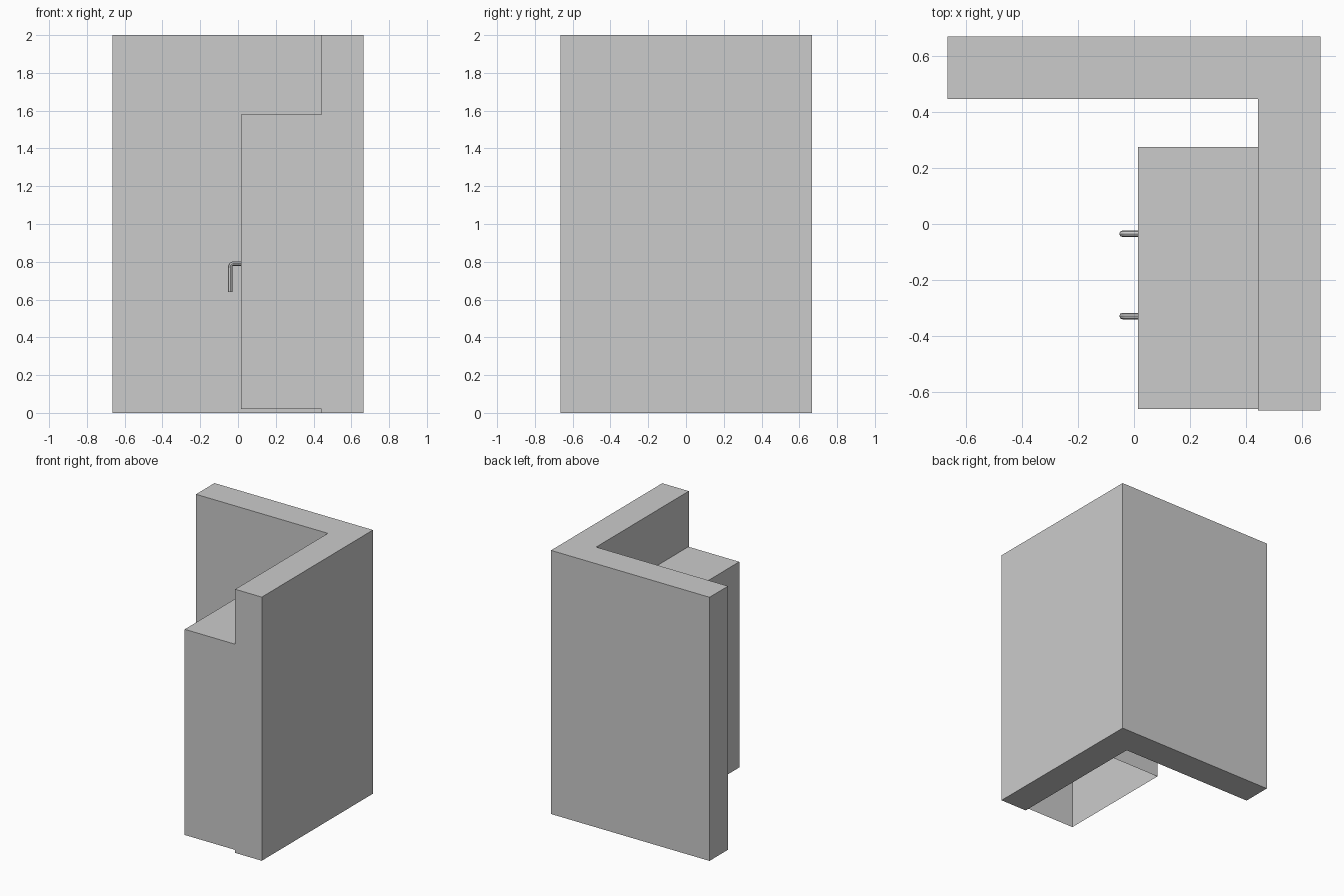
import bpy, bmesh
from math import radians

if "Cube" in bpy.data.objects:
    bpy.data.objects.remove(bpy.data.objects["Cube"])


def mesh_object(name, bm):
    mesh = bpy.data.meshes.new(name)
    bm.to_mesh(mesh)
    bm.free()
    obj = bpy.data.objects.new(name, mesh)
    bpy.context.collection.objects.link(obj)
    return obj


def prism(name, outline, z0, z1, open_bottom=False, skip_side=None):
    """Extrude an anticlockwise outline from z0 to z1, optionally leaving sides open."""
    bm = bmesh.new()
    low = [bm.verts.new((x, y, z0)) for x, y in outline]
    high = [bm.verts.new((x, y, z1)) for x, y in outline]
    n = len(outline)
    for i in range(n):
        if i != skip_side:
            j = (i + 1) % n
            bm.faces.new((low[i], low[j], high[j], high[i]))
    bm.faces.new(high)
    if not open_bottom:
        bm.faces.new(low[::-1])
    return mesh_object(name, bm)


def handle(name, y):
    """Bent round rod: a short arm from the door, then a hanging grip."""
    curve = bpy.data.curves.new(name, 'CURVE')
    curve.dimensions = '3D'
    curve.bevel_depth = 0.0115
    curve.bevel_resolution = 2
    curve.use_fill_caps = True
    path = [(0.015, 0.79), (-0.028, 0.79), (-0.037, 0.786),
            (-0.041, 0.777), (-0.041, 0.64)]
    spline = curve.splines.new('POLY')
    spline.points.add(len(path) - 1)
    for p, (x, z) in zip(spline.points, path):
        p.co = (x, y, z, 1)
    obj = bpy.data.objects.new(name, curve)
    bpy.context.collection.objects.link(obj)
    bpy.ops.object.select_all(action='DESELECT')
    obj.select_set(True)
    bpy.context.view_layer.objects.active = obj
    bpy.ops.object.convert(target='MESH')
    bpy.ops.object.shade_smooth_by_angle(angle=radians(40))


# L-shaped corner wall
prism("corner_wall", [(-0.665, 0.446), (0.442, 0.446), (0.442, -0.665),
                      (0.665, -0.665), (0.665, 0.668), (-0.665, 0.668)], 0, 2)

# Cabinet shell set against the wall, open underneath and at the wall
prism("cabinet", [(0.015, -0.66), (0.442, -0.66), (0.442, 0.275), (0.015, 0.275)],
      0.02, 1.58, open_bottom=True, skip_side=1)

# Pair of door handles
for side, y in (("left", -0.035), ("right", -0.328)):
    handle(side + "_handle", y)
